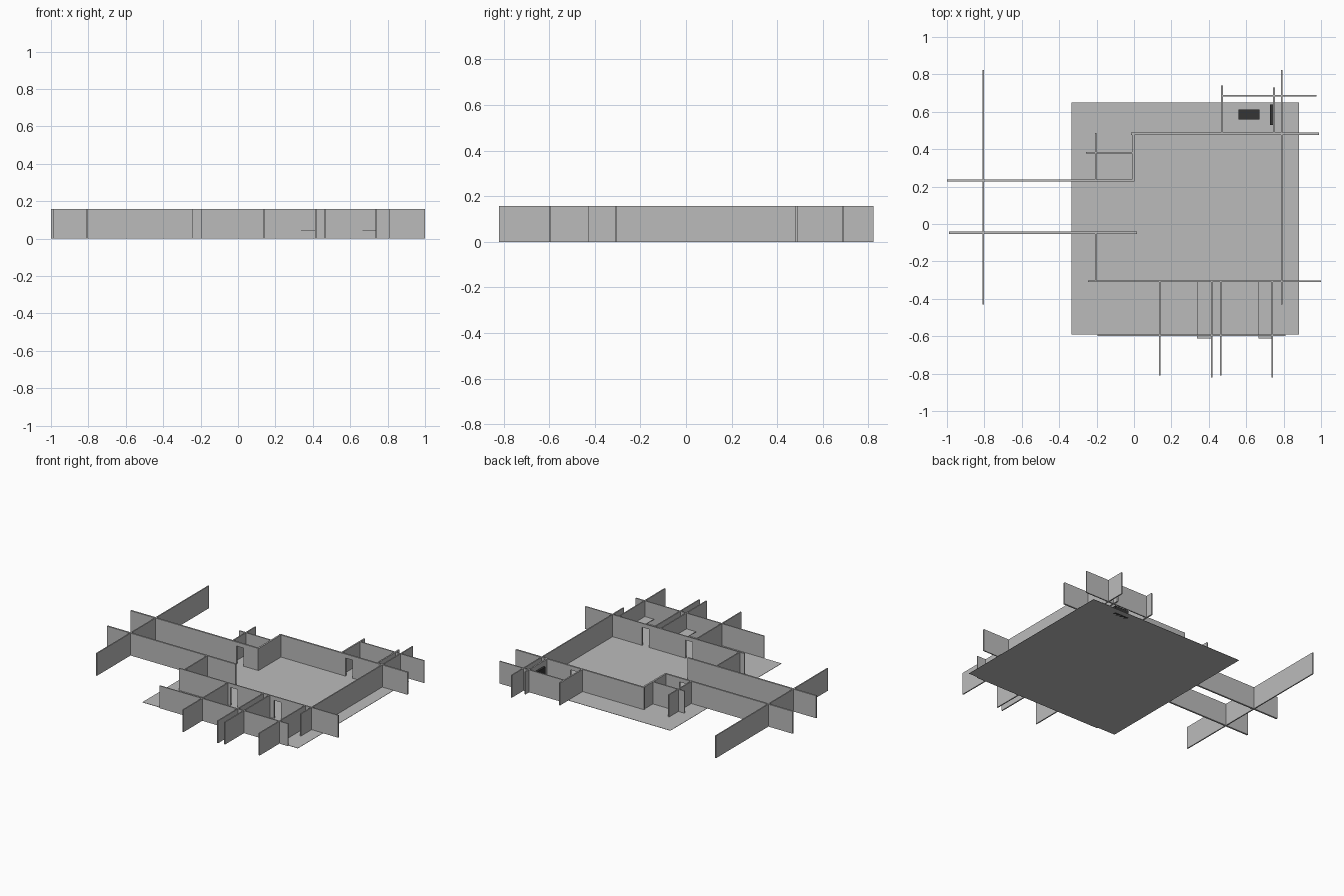
import bpy, bmesh

if "Cube" in bpy.data.objects:
    bpy.data.objects.remove(bpy.data.objects["Cube"])

H = 0.158        # wall height
DOOR = 0.13      # door opening height
THIN, THICK = 0.008, 0.012


def material(name, v):
    m = bpy.data.materials.new(name)
    m.diffuse_color = (v, v, v, 1)
    m.use_nodes = True
    m.node_tree.nodes["Principled BSDF"].inputs["Base Color"].default_value = m.diffuse_color
    return m


GREY = material("plaster_grey", 0.5)
DARK = material("dark_grey", 0.035)


def add_box(bm, x0, x1, y0, y1, z0, z1):
    vs = bmesh.ops.create_cube(bm, size=1)["verts"]
    for v in vs:
        v.co = ((x0 + x1) / 2 + v.co.x * (x1 - x0),
                (y0 + y1) / 2 + v.co.y * (y1 - y0),
                (z0 + z1) / 2 + v.co.z * (z1 - z0))


def finish(bm, name, mat):
    me = bpy.data.meshes.new(name)
    bm.to_mesh(me)
    bm.free()
    me.materials.append(mat)
    bpy.context.collection.objects.link(bpy.data.objects.new(name, me))


def box(name, x0, x1, y0, y1, z0, z1, mat=GREY):
    bm = bmesh.new()
    add_box(bm, x0, x1, y0, y1, z0, z1)
    finish(bm, name, mat)


def wall_x(name, y, x0, x1, t=THIN, door=None):
    """Wall running along x, with an optional door opening (start, end)."""
    bm = bmesh.new()
    a, b = y - t / 2, y + t / 2
    if door:
        add_box(bm, x0, door[0], a, b, 0, H)
        add_box(bm, door[0], door[1], a, b, DOOR, H)
        x0 = door[1]
    add_box(bm, x0, x1, a, b, 0, H)
    finish(bm, name, GREY)


def wall_y(name, x, y0, y1, t=THIN):
    """Wall running along y."""
    box(name, x - t / 2, x + t / 2, y0, y1, 0, H)


# floor slab
box("floor", -0.333, 0.883, -0.592, 0.65, 0, 0.002)

# long outer side walls
for name, x in (("left_outer_wall", -0.807), ("right_outer_wall", 0.79)):
    wall_y(name, x, -0.43, 0.823)

# corridor walls, hall back wall and the step joining them
wall_x("corridor_back_wall", 0.232, -1.0, 0.0, THICK, (-0.17, -0.115))
wall_x("corridor_front_wall", -0.047, -0.988, 0.017, THICK)
wall_x("hall_back_wall", 0.483, -0.015, 0.99, THICK, (0.505, 0.56))
wall_y("hall_step_wall", -0.004, 0.228, 0.487, THICK)

# small back-left closet
wall_y("closet_side_wall", -0.205, 0.232, 0.487)
wall_x("closet_back_wall", 0.38, -0.257, 0.0)

# back room
wall_y("back_room_left_wall", 0.471, 0.483, 0.74, 0.01)
wall_y("back_room_right_wall", 0.748, 0.483, 0.73, 0.01)
wall_x("back_room_end_wall", 0.687, 0.474, 0.975)

# front wall of the hall, with two doors
wall_y("hall_left_wall", -0.205, -0.307, -0.047)
wall_x("hall_front_wall_left", -0.307, -0.245, 0.35, THIN, (0.16, 0.215))
wall_x("hall_front_wall_right", -0.307, 0.35, 1.0, THIN, (0.5, 0.555))

# two front rooms
for i, (x, y) in enumerate(((0.137, -0.81), (0.415, -0.82),
                            (0.463, -0.81), (0.74, -0.82))):
    wall_y(f"front_room_wall_{i + 1}", x, y, -0.307)
wall_x("front_room_end_wall", -0.596, -0.195, 0.81)

# counter tops in the front rooms
for side, x0, x1 in (("left", 0.337, 0.415), ("right", 0.666, 0.74)):
    box(f"{side}_counter_top", x0, x1, -0.613, -0.307, 0.043, 0.047)

# dark furniture in the back room
box("low_bench", 0.56, 0.67, 0.56, 0.613, 0, 0.05, DARK)
box("wall_panel", 0.728, 0.743, 0.53, 0.64, 0.055, 0.122, DARK)
